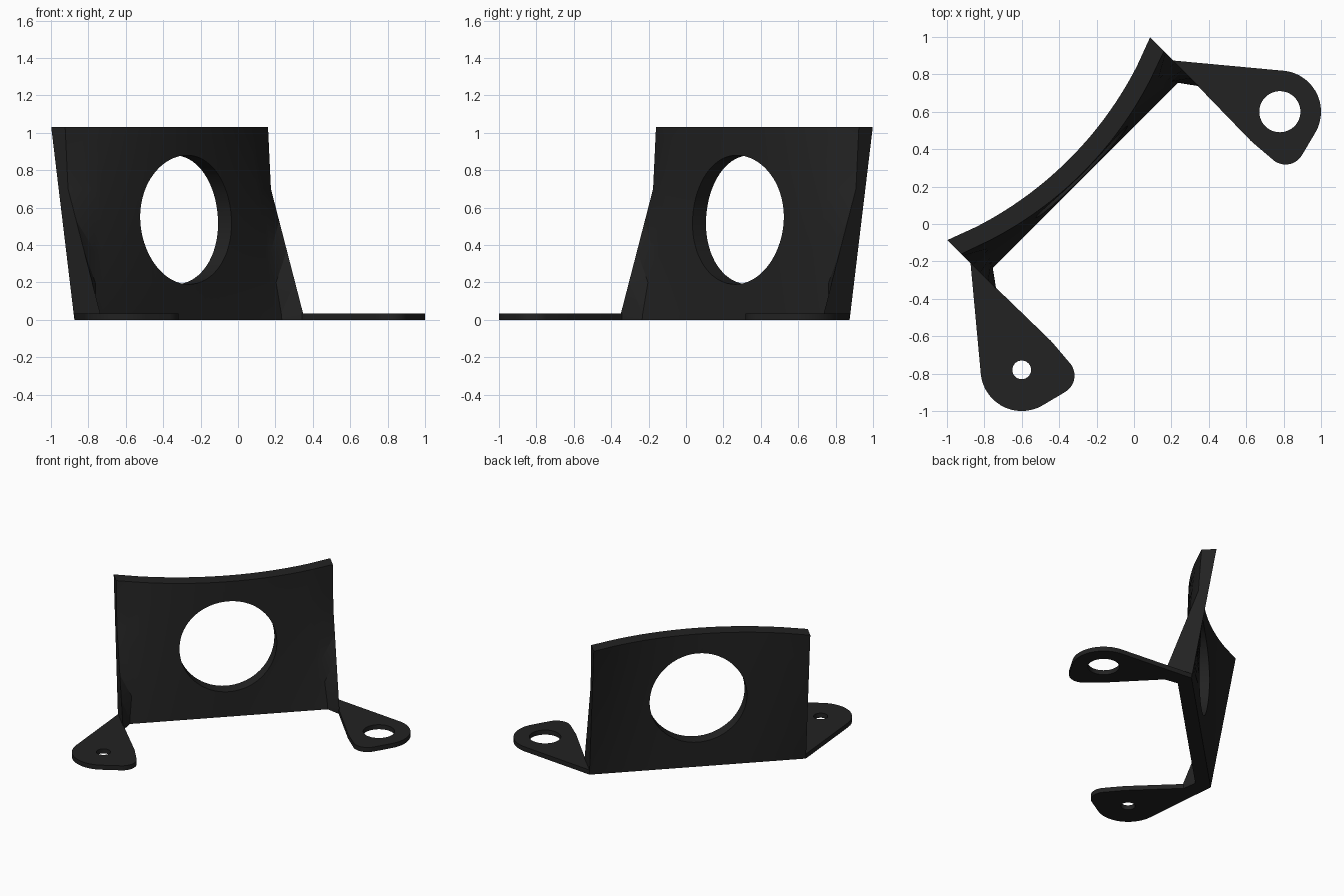
import bpy, bmesh, math

if "Cube" in bpy.data.objects:
    bpy.data.objects.remove(bpy.data.objects["Cube"])

S = math.sqrt(0.5)
H = 1.03      # panel height
W = 0.767     # panel half width
T = 0.035     # foot thickness

black = bpy.data.materials.new("matte_black")
black.diffuse_color = (0.016, 0.016, 0.016, 1)
black.use_nodes = True
black.node_tree.nodes["Principled BSDF"].inputs["Base Color"].default_value = black.diffuse_color


def place(u, v, z):
    """u runs along the panel, v points behind it; the bracket sits diagonally."""
    return ((u - v) * S, (u + v) * S, z)


def finish(name, bm):
    bmesh.ops.recalc_face_normals(bm, faces=bm.faces)
    me = bpy.data.meshes.new(name)
    bm.to_mesh(me)
    bm.free()
    ob = bpy.data.objects.new(name, me)
    bpy.context.collection.objects.link(ob)
    me.materials.append(black)
    return ob


def drill(ob, name, bm):
    """Cut a hole and keep the cutter hidden."""
    cutter = finish(name, bm)
    cutter.hide_render = True
    cutter.hide_viewport = True
    cutter.display_type = 'WIRE'
    mod = ob.modifiers.new("hole", 'BOOLEAN')
    mod.operation = 'DIFFERENCE'
    mod.solver = 'EXACT'
    mod.object = cutter


def cylinder(ring_a, ring_b):
    bm = bmesh.new()
    a = [bm.verts.new(p) for p in ring_a]
    b = [bm.verts.new(p) for p in ring_b]
    n = len(a)
    bm.faces.new(a)
    bm.faces.new(b[::-1])
    for i in range(n):
        bm.faces.new((a[i], a[(i + 1) % n], b[(i + 1) % n], b[i]))
    return bm


def circle(cu, cv, r, n=48):
    return [(cu + r * math.cos(2 * math.pi * i / n),
             cv + r * math.sin(2 * math.pi * i / n)) for i in range(n)]


def lerp_table(table, z):
    for (z0, a), (z1, b) in zip(table, table[1:]):
        if z <= z1:
            return a + (b - a) * (z - z0) / (z1 - z0)
    return table[-1][1]


# Panel: straight at the bottom, lofted to a concave arc at the top
def sag(u):
    c, s = W, 0.155
    r = (c * c + s * s) / (2 * s)
    return r - math.sqrt(r * r - u * u)


def back(u, z):
    return 0.47 + (0.02 + sag(u)) * z / H


def front(u, z):
    return 0.368 + (0.02 + sag(u)) * z / H


# Side gussets: front edge and inner root, both by height
edge = [(0, 0.275), (T, 0.275), (0.7, 0.518), (H, 0.54)]
root = [(0, 0.70), (T, 0.70), (0.85, 0.62), (H, 0.61)]

N = 28
levels = [0, T, 0.2, 0.37, 0.53, 0.7, 0.85, H]
bm = bmesh.new()
rings = []
for z in levels:
    ur, ve = lerp_table(root, z), lerp_table(edge, z)
    us = [-ur + 2 * ur * i / N for i in range(N + 1)]
    pts = [(-W, ve)] + [(u, front(u, z)) for u in us] + [(W, ve)]
    pts += [(u, back(u, z)) for u in [W] + us[::-1] + [-W]]
    rings.append([bm.verts.new(place(u, v, z)) for u, v in pts])
m = len(rings[0])
for lo, hi in zip(rings, rings[1:]):
    for i in range(m):
        j = (i + 1) % m
        bm.faces.new((lo[i], lo[j], hi[j], hi[i]))
for ring in (rings[0], rings[-1]):
    for i in range(m // 2 - 1):
        bm.faces.new((ring[i], ring[i + 1], ring[m - 2 - i], ring[m - 1 - i]))
bmesh.ops.triangulate(bm, faces=bm.faces)
panel = finish("curved_panel", bm)

# Large round opening through the panel
opening = circle(0, 0.535, 0.345, 72)
drill(panel, "opening_cutter", cylinder([place(u, 0.0, z) for u, z in opening],
                                        [place(u, 0.9, z) for u, z in opening]))

# Feet: rounded triangular tabs, mirrored, with different bolt holes
for side, name, hole in ((1, "right_foot", 0.11), (-1, "left_foot", 0.05)):
    outline = circle(0.976, -0.127, 0.22) + circle(0.87, -0.276, 0.102)
    outline += [(W - 0.001, 0.47), (W - 0.001, 0.275)]
    bm = bmesh.new()
    for u, v in outline:
        for z in (0, T):
            bm.verts.new(place(side * u, v, z))
    res = bmesh.ops.convex_hull(bm, input=bm.verts)
    junk = [g for g in res["geom_interior"] if isinstance(g, bmesh.types.BMVert)]
    bmesh.ops.delete(bm, geom=junk, context='VERTS')
    bmesh.ops.dissolve_limit(bm, angle_limit=0.01, verts=bm.verts, edges=bm.edges)
    foot = finish(name, bm)
    ring = circle(side * 0.976, -0.127, hole)
    drill(foot, name + "_hole_cutter", cylinder([place(u, v, -0.1) for u, v in ring],
                                                [place(u, v, 0.2) for u, v in ring]))

# Apply the cuts, then smooth the curved surfaces
for ob in [o for o in bpy.data.objects if not o.hide_render]:
    bpy.ops.object.select_all(action='DESELECT')
    bpy.context.view_layer.objects.active = ob
    ob.select_set(True)
    bpy.ops.object.modifier_apply(modifier="hole")
    bpy.ops.object.shade_smooth_by_angle(angle=math.radians(20))
for ob in [o for o in bpy.data.objects if o.hide_render]:
    bpy.data.objects.remove(ob)
